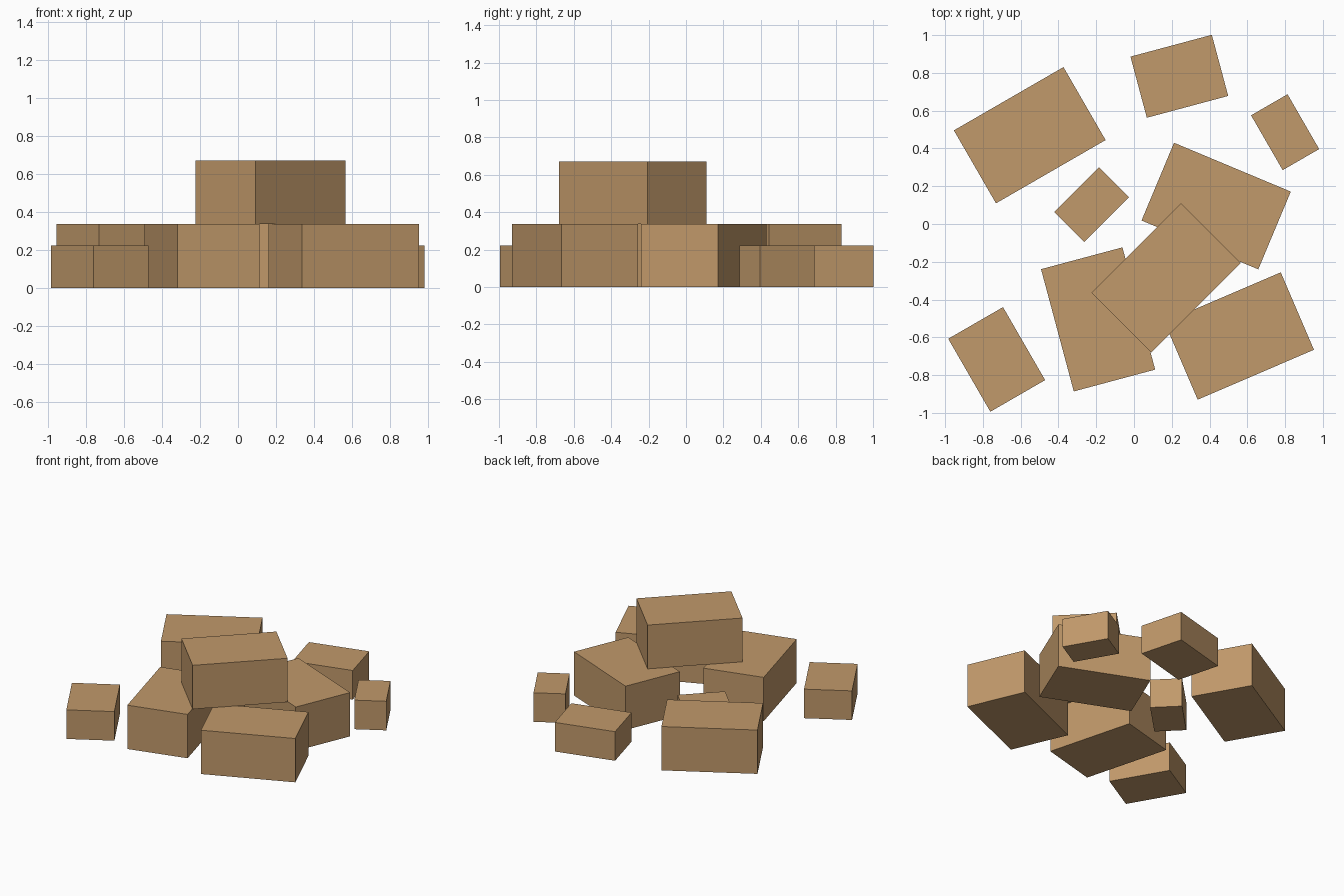
import bpy
import bmesh
import math
from mathutils import Matrix

if "Cube" in bpy.data.objects:
    bpy.data.objects.remove(bpy.data.objects["Cube"])

# One flat cardboard colour
cardboard = bpy.data.materials.new("cardboard_tan")
cardboard.diffuse_color = (0.533, 0.319, 0.145, 1.0)
cardboard.use_nodes = True
cardboard.node_tree.nodes["Principled BSDF"].inputs["Base Color"].default_value = cardboard.diffuse_color

LARGE = (0.67, 0.446, 0.336)
SMALL = (0.446, 0.335, 0.223)
TINY = (0.335, 0.223, 0.223)


def add_box(name, size, x, y, angle, z=0.0):
    """Closed box resting at height z, turned about the vertical axis."""
    bm = bmesh.new()
    bmesh.ops.create_cube(bm, size=1.0, matrix=Matrix.Diagonal((*size, 1.0)))
    mesh = bpy.data.meshes.new(name)
    bm.to_mesh(mesh)
    bm.free()
    mesh.materials.append(cardboard)
    box = bpy.data.objects.new(name, mesh)
    box.location = (x, y, z + size[2] / 2)
    box.rotation_euler.z = math.radians(angle)
    bpy.context.collection.objects.link(box)


# Large boxes on the ground
add_box("large_box_back_left", LARGE, -0.552, 0.47, 30)
add_box("large_box_right", LARGE, 0.435, 0.095, -22.7)
add_box("large_box_front", LARGE, -0.19, -0.505, 105)
add_box("large_box_front_right", LARGE, 0.557, -0.593, 23.2)

# Large box stacked across the others
add_box("large_box_stacked", LARGE, 0.17, -0.285, 45, z=LARGE[2])

# Smaller boxes scattered around
add_box("small_box_back", SMALL, 0.24, 0.782, 15)
add_box("small_box_front_left", SMALL, -0.727, -0.717, 120)
add_box("tiny_box_back_right", TINY, 0.80, 0.486, 120)
add_box("tiny_box_middle", TINY, -0.225, 0.102, 45)
